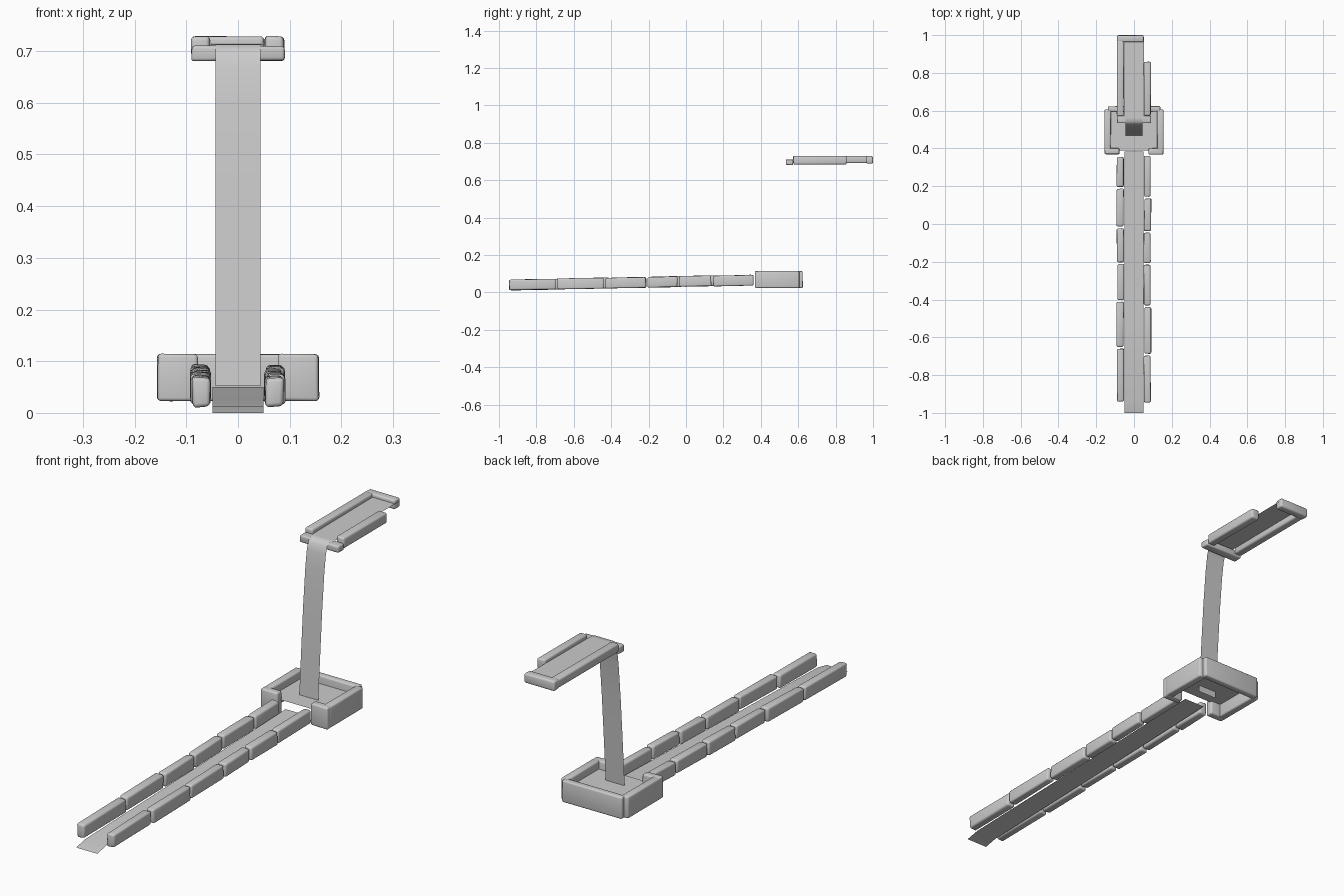
import bpy, bmesh, random
from mathutils import Vector

if "Cube" in bpy.data.objects:
    bpy.data.objects.remove(bpy.data.objects["Cube"])

random.seed(4)


def finish(name, bm):
    mesh = bpy.data.meshes.new(name)
    bm.to_mesh(mesh)
    bm.free()
    ob = bpy.data.objects.new(name, mesh)
    bpy.context.collection.objects.link(ob)
    return ob


def rock(name, x, y, z, slope=0.0, jitter=0.002):
    """Rounded, slightly irregular stone filling the given ranges."""
    bm = bmesh.new()
    bmesh.ops.create_cube(bm, size=1)
    size = Vector((x[1] - x[0], y[1] - y[0], z[1] - z[0]))
    mid = Vector((x[0] + x[1], y[0] + y[1], z[0] + z[1])) / 2
    for v in bm.verts:
        inset = Vector([random.uniform(0, jitter) * (-1 if c > 0 else 1) for c in v.co])
        v.co = v.co * size + mid + inset
        v.co.z += slope * (v.co.y - mid.y)
    bmesh.ops.bevel(bm, geom=bm.edges[:], offset=min(size) * 0.2, segments=3,
                    profile=0.5, affect='EDGES')
    ob = finish(name, bm)
    bpy.ops.object.select_all(action='DESELECT')
    ob.select_set(True)
    bpy.context.view_layer.objects.active = ob
    bpy.ops.object.shade_smooth_by_angle(angle=0.7)


def sheet(name, half_width, path):
    """Thin water surface following a (y, z) path."""
    bm = bmesh.new()
    rows = [[bm.verts.new((s * half_width, y, z)) for s in (-1, 1)] for y, z in path]
    for a, b in zip(rows, rows[1:]):
        bm.faces.new((a[0], a[1], b[1], b[0]))
    bmesh.ops.recalc_face_normals(bm, faces=bm.faces[:])
    if sum(f.normal.z for f in bm.faces) < 0:
        bmesh.ops.reverse_faces(bm, faces=bm.faces[:])
    ob = finish(name, bm)
    for p in ob.data.polygons:
        p.use_smooth = True


# Water: lower stream, pool, waterfall, upper stream
sheet("lower_stream", 0.049, [(-1, 0.0), (-0.94, 0.012), (-0.5, 0.024),
                              (0, 0.038), (0.385, 0.05)])
sheet("pool_water", 0.125, [(0.39, 0.08), (0.605, 0.08)])
sheet("waterfall", 0.044, [(0.56, 0.714), (0.54, 0.713), (0.527, 0.70), (0.518, 0.67),
                           (0.508, 0.60), (0.494, 0.45), (0.481, 0.27), (0.466, 0.052)])
sheet("upper_stream", 0.052, [(0.545, 0.712), (0.99, 0.715)])

# Stones along both banks of the lower stream
banks = {
    "left": ((-0.092, -0.052), [0.36, 0.192, -0.018, -0.207, -0.407, -0.655, -0.945]),
    "right": ((0.051, 0.091), [0.365, 0.14, -0.042, -0.212, -0.435, -0.692, -0.95]),
}
for side, (xr, cuts) in banks.items():
    for i, (hi, lo) in enumerate(zip(cuts, cuts[1:])):
        base = 0.028 + 0.02 * (hi + lo) / 2
        shift = random.uniform(-0.002, 0.002)
        rock(f"{side}_bank_stone_{i + 1}", (xr[0] + shift, xr[1] + shift),
             (lo + 0.003, hi - 0.003), (base, base + 0.061), slope=0.02, jitter=0.004)

# Stones around the pool
pool_z = (0.022, 0.115)
for side, s in (("left", -1), ("right", 1)):
    rock(f"pool_{side}_stone", sorted((s * 0.122, s * 0.158)), (0.385, 0.607), pool_z)
    rock(f"pool_front_{side}_stone", sorted((s * 0.076, s * 0.157)), (0.368, 0.402), pool_z)
rock("pool_back_stone", (-0.14, 0.14), (0.593, 0.625), pool_z)

# Stones around the upper stream
rock("upper_left_stone", (-0.092, -0.053), (0.57, 0.975), (0.69, 0.73))
rock("upper_right_stone", (0.051, 0.09), (0.573, 0.86), (0.683, 0.73))
rock("upper_back_stone", (-0.091, 0.052), (0.962, 1.0), (0.688, 0.73))
rock("upper_lip_stone", (-0.091, 0.091), (0.533, 0.575), (0.68, 0.711))
